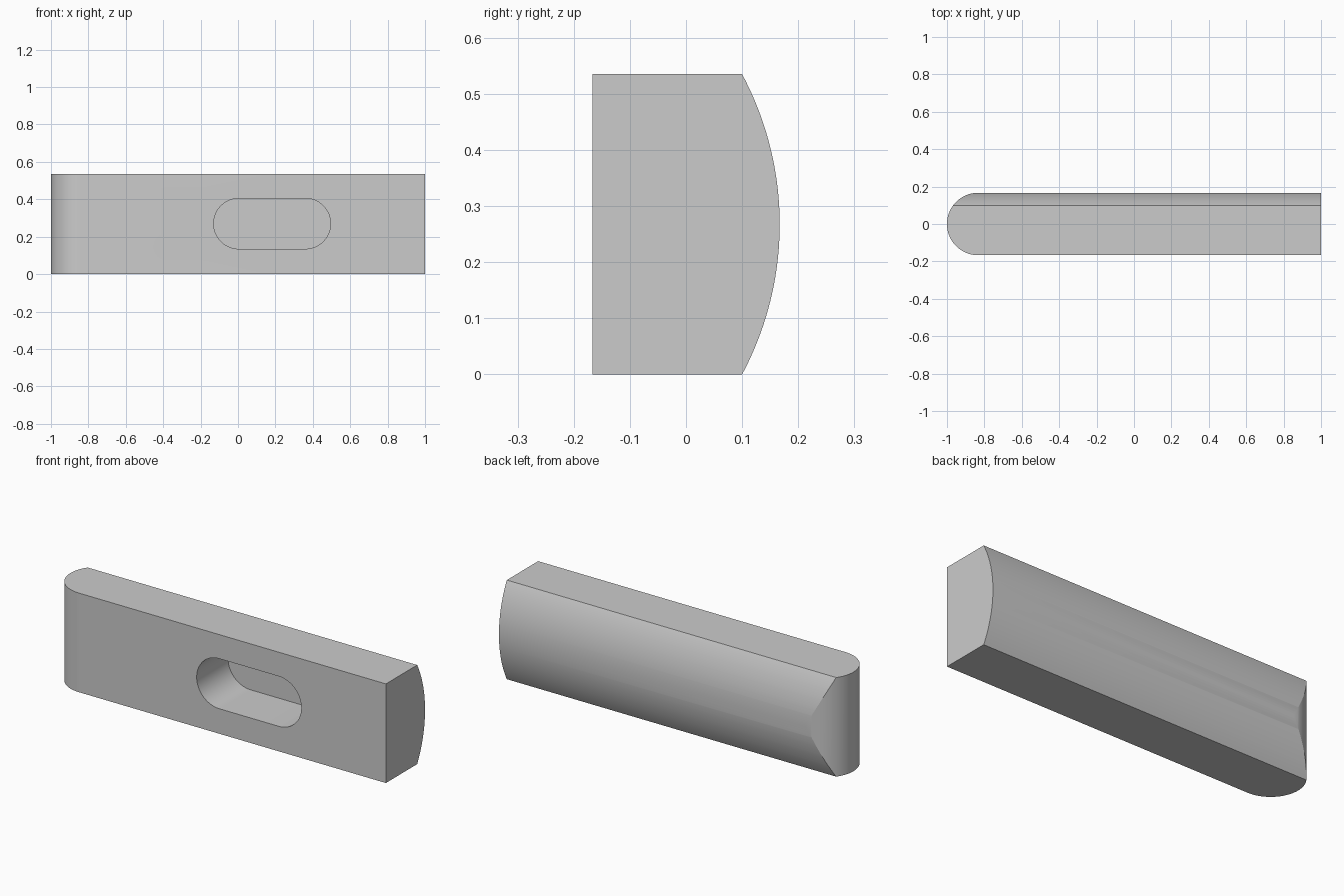
import bpy, bmesh
from math import sin, cos, asin, pi
from mathutils import Vector

if "Cube" in bpy.data.objects:
    bpy.data.objects.remove(bpy.data.objects["Cube"])

HALF_Y, HEIGHT = 0.167, 0.535
EDGE_Y = 0.10            # depth at which the bowed back meets top and bottom


def arc(cx, cy, r, a0, a1, n):
    return [(cx + r * cos(a0 + (a1 - a0) * i / n),
             cy + r * sin(a0 + (a1 - a0) * i / n)) for i in range(n + 1)]


def prism(name, points, shift):
    """Extrude a closed 3D outline along the shift vector."""
    bm = bmesh.new()
    face = bm.faces.new([bm.verts.new(p) for p in points])
    new = bmesh.ops.extrude_face_region(bm, geom=[face])["geom"]
    verts = [v for v in new if isinstance(v, bmesh.types.BMVert)]
    bmesh.ops.translate(bm, verts=verts, vec=Vector(shift))
    bmesh.ops.recalc_face_normals(bm, faces=bm.faces)
    mesh = bpy.data.meshes.new(name)
    bm.to_mesh(mesh)
    bm.free()
    obj = bpy.data.objects.new(name, mesh)
    bpy.context.collection.objects.link(obj)
    return obj


def boolean(obj, cutter, operation):
    cutter.hide_render = True
    mod = obj.modifiers.new(operation.title(), "BOOLEAN")
    mod.operation, mod.solver, mod.object = operation, "EXACT", cutter
    bpy.context.view_layer.objects.active = obj
    bpy.ops.object.modifier_apply(modifier=mod.name)
    bpy.data.objects.remove(cutter)


# Bar with one half-round end, seen from above
plan = [(1, -HALF_Y), (1, HALF_Y)]
plan += arc(-1 + HALF_Y, 0, HALF_Y, pi / 2, 3 * pi / 2, 64)
bar = prism("slotted_bar", [(x, y, 0) for x, y in plan], (0, 0, HEIGHT))

# Bowed back: side profile with one curved edge
sag, half = HALF_Y - EDGE_Y, HEIGHT / 2
radius = (half ** 2 + sag ** 2) / (2 * sag)
angle = asin(half / radius)
side = [(-0.3, HEIGHT), (-0.3, 0)]
side += arc(HALF_Y - radius, half, radius, -angle, angle, 48)
bow = prism("back_profile", [(-1.2, y, z) for y, z in side], (2.4, 0, 0))
boolean(bar, bow, "INTERSECT")

# Blind slot in the front face
r, zc = 0.135, 0.27
slot = arc(0.36, zc, r, -pi / 2, pi / 2, 40) + arc(0.005, zc, r, pi / 2, 3 * pi / 2, 40)
cutter = prism("slot_cutter", [(x, EDGE_Y, z) for x, z in slot], (0, -0.5, 0))
boolean(bar, cutter, "DIFFERENCE")

# Smooth curves, crisp edges
bpy.ops.object.select_all(action="DESELECT")
bar.select_set(True)
bpy.context.view_layer.objects.active = bar
bpy.ops.object.shade_smooth_by_angle(angle=0.2)
